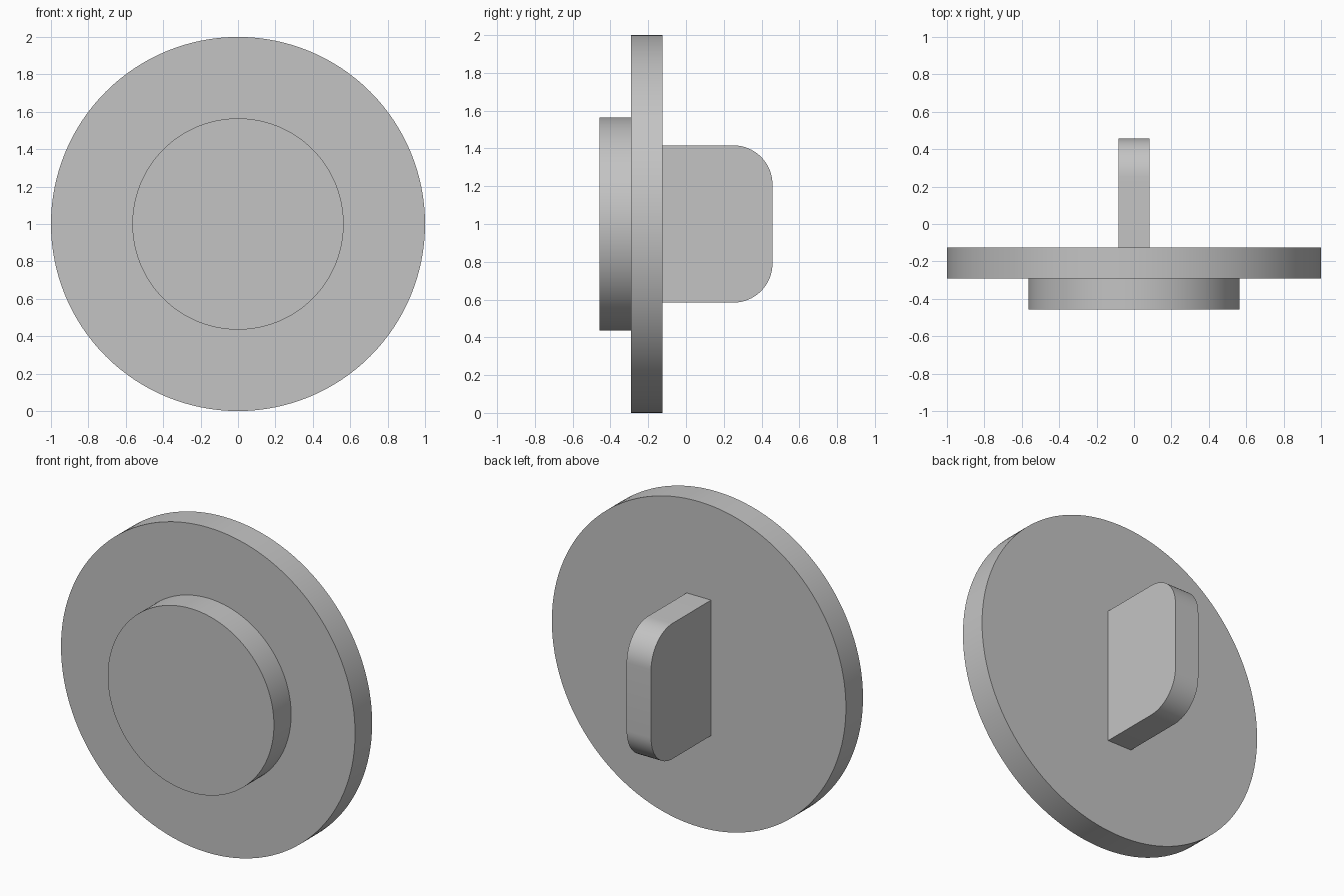
import bpy
import bmesh
import math

cube = bpy.data.objects.get("Cube")
if cube:
    bpy.data.objects.remove(cube, do_unlink=True)

# Single plain grey
grey = bpy.data.materials.new("plain grey")
grey.use_nodes = True
colour = (0.55, 0.55, 0.55, 1)
grey.diffuse_color = colour
grey.node_tree.nodes["Principled BSDF"].inputs["Base Color"].default_value = colour

CENTRE_Z = 1.0
EMBED = 0.01  # hidden overlap that joins neighbouring parts


def finish(obj, name):
    obj.name = name
    obj.data.name = name
    obj.data.materials.append(grey)
    bpy.ops.object.select_all(action="DESELECT")
    obj.select_set(True)
    bpy.context.view_layer.objects.active = obj
    bpy.ops.object.shade_smooth_by_angle(angle=math.radians(30))


def disc(name, radius, y_front, y_back):
    bpy.ops.mesh.primitive_cylinder_add(
        vertices=128, radius=radius, depth=y_back - y_front,
        location=(0, (y_front + y_back) / 2, CENTRE_Z),
        rotation=(math.pi / 2, 0, 0))
    finish(bpy.context.object, name)


def rounded_tab(name, width, height, y_front, y_back, radius):
    # Side profile: square at the front, rounded at both rear corners
    half = height / 2
    profile = [(y_front, -half)]
    steps = 16
    for sign, start in ((-1, -math.pi / 2), (1, 0)):
        for i in range(steps + 1):
            a = start + math.pi / 2 * i / steps
            profile.append((y_back - radius + radius * math.cos(a),
                            sign * (half - radius) + radius * math.sin(a)))
    profile.append((y_front, half))

    # Extrude the profile across the width
    bm = bmesh.new()
    face = bm.faces.new([bm.verts.new((-width / 2, y, z)) for y, z in profile])
    result = bmesh.ops.extrude_face_region(bm, geom=[face])
    moved = [v for v in result["geom"] if isinstance(v, bmesh.types.BMVert)]
    bmesh.ops.translate(bm, verts=moved, vec=(width, 0, 0))
    bmesh.ops.recalc_face_normals(bm, faces=bm.faces)
    mesh = bpy.data.meshes.new(name)
    bm.to_mesh(mesh)
    bm.free()
    obj = bpy.data.objects.new(name, mesh)
    obj.location.z = CENTRE_Z
    bpy.context.collection.objects.link(obj)
    finish(obj, name)


# Large plate, raised front boss and rear tab
disc("main_disc", 1.0, -0.291, -0.125)
disc("front_boss", 0.565, -0.458, -0.291 + EMBED)
rounded_tab("rear_tab", 0.166, 0.833, -0.125 - EMBED, 0.458, 0.208)
